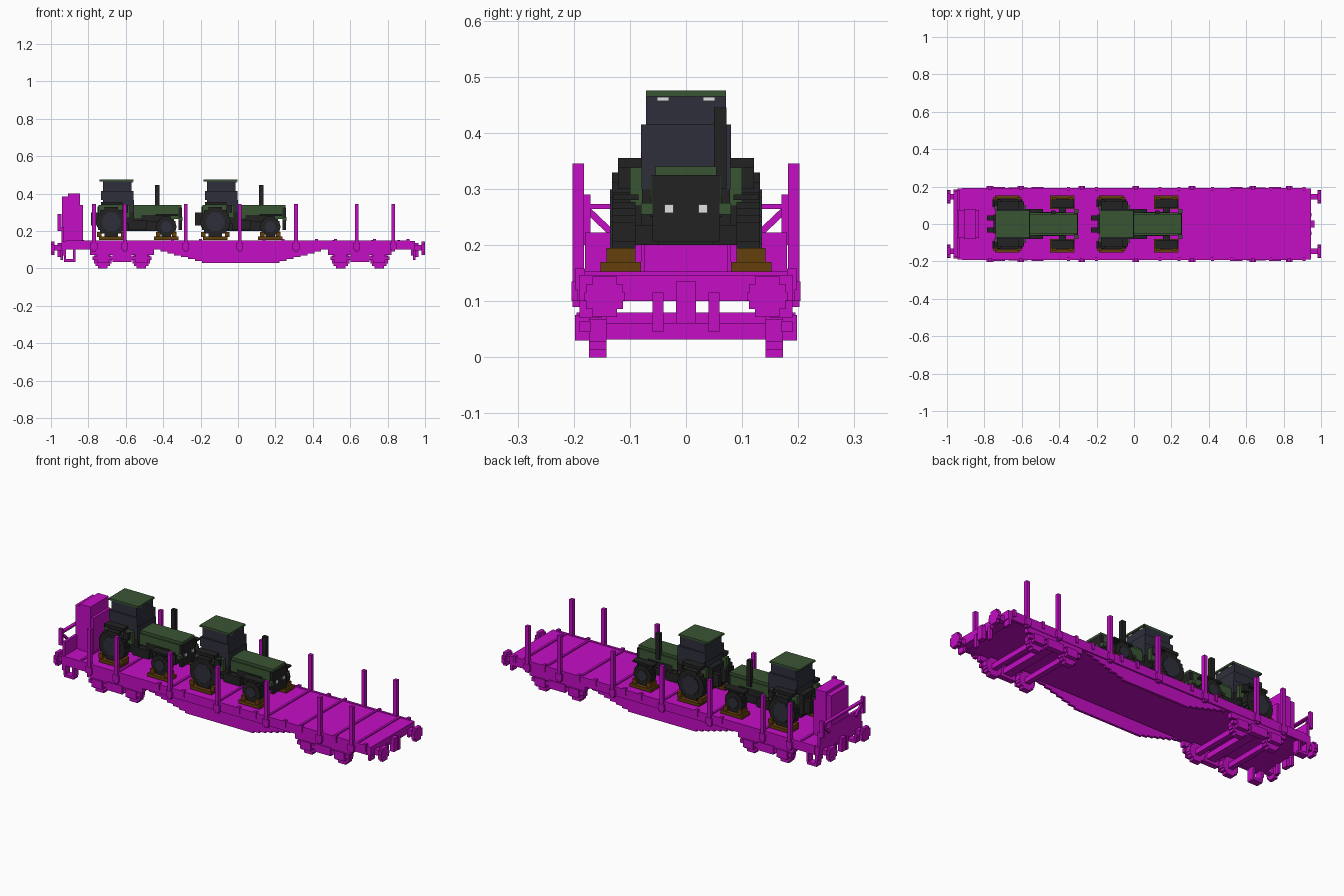
import bpy
import bmesh
import math
from mathutils import Matrix, Vector

default_cube = bpy.data.objects.get("Cube")
if default_cube:
    bpy.data.objects.remove(default_cube, do_unlink=True)


def make_material(name, red, green, blue):
    material = bpy.data.materials.new(name)
    material.use_nodes = True
    colour = (red, green, blue, 1)
    material.diffuse_color = colour
    material.node_tree.nodes["Principled BSDF"].inputs["Base Color"].default_value = colour
    return material


magenta = make_material("wagon magenta", .56, .004, .56)
leaf_green = make_material("tractor green", .042, .09, .034)
glass = make_material("dark window glass", .028, .028, .046)
black = make_material("rubber black", .016, .016, .016)
brown = make_material("timber brown", .13, .05, .004)
white = make_material("lamp white", .75, .75, .75)


def add_block(mesh, x, y, z):
    """Add one box spanning the three (low, high) ranges."""
    spans = (x, y, z)
    middle = Vector([(low + high) / 2 for low, high in spans])
    size = Vector([high - low for low, high in spans])
    bmesh.ops.create_cube(mesh, size=1, matrix=Matrix.Translation(middle) @ Matrix.Diagonal(size).to_4x4())


def finish(name, mesh, material):
    data = bpy.data.meshes.new(name)
    mesh.to_mesh(data)
    mesh.free()
    data.materials.append(material)
    item = bpy.data.objects.new(name, data)
    bpy.context.collection.objects.link(item)
    return item


def box(name, material, x, y, z, shift=0):
    """A single y value is centred; a (near, far) pair is mirrored to both sides."""
    mesh = bmesh.new()
    x = (x[0] + shift, x[1] + shift)
    if isinstance(y, tuple):
        add_block(mesh, x, y, z)
        add_block(mesh, x, (-y[1], -y[0]), z)
    else:
        add_block(mesh, x, (-y, y), z)
    return finish(name, mesh, material)


def stepped_disc(name, material, centre, radius, y, rows, along_x=None):
    """Mirrored blocky disc made of stacked rows; along_x turns its axis to x."""
    mesh = bmesh.new()
    across, height = centre
    step = 2 * radius / rows
    for row in range(rows):
        low = -radius + row * step
        half = math.sqrt(max(radius ** 2 - (low + step / 2) ** 2, 0))
        z = (height + low, height + low + step)
        for side in (-1, 1):
            if along_x:
                add_block(mesh, along_x, (side * across - half, side * across + half), z)
            else:
                add_block(mesh, (across - half, across + half), tuple(sorted((side * y[0], side * y[1]))), z)
    return finish(name, mesh, material)


def strut(name, material, start, end, thickness):
    """Square bar between two points, mirrored across y."""
    mesh = bmesh.new()
    for side in (-1, 1):
        a, b = [Vector((p[0], p[1] * side, p[2])) for p in (start, end)]
        turn = (b - a).to_track_quat("Z", "Y").to_matrix().to_4x4()
        size = Matrix.Diagonal((thickness, thickness, (b - a).length, 1))
        bmesh.ops.create_cube(mesh, size=1, matrix=Matrix.Translation((a + b) / 2) @ turn @ size)
    return finish(name, mesh, material)


# Wagon deck and frame
box("deck", magenta, x=(-.94, .93), y=.185, z=(.105, .147))
box("side_sill", magenta, x=(-.92, .92), y=(.18, .193), z=(.1, .15))
for ridge in (-.83, -.6, -.28, .01, .31, .51, .72, .86):
    box("deck_ridge", magenta, x=(ridge - .006, ridge + .006), y=.18, z=(.145, .153))
for step in range(7):
    half = .43 - .037 * step
    top = .1 - .01 * step
    box("belly_beam", magenta, x=(.015 - half, .015 + half), y=(.172, .185), z=(top - .01, top))

# Side stakes with pockets, and lashing hooks
for stake in (-.77, -.605, -.28, .01, .31, .635, .83):
    box("stake", magenta, x=(stake - .01, stake + .01), y=(.182, .202), z=(.09, .345))
    box("stake_pocket", magenta, x=(stake - .018, stake + .018), y=(.185, .204), z=(.1, .135))
for hook in (-.35, -.2, .14, .24, .42, .52, .73, .91):
    box("lashing_hook", magenta, x=(hook - .008, hook + .008), y=(.18, .198), z=(.12, .158))

# Bogies
for bogie in (-.62, .652):
    for offset in (-.103, .103):
        wheel = bogie + offset
        stepped_disc("rail_wheel", magenta, (wheel, .048), .048, (.142, .173), rows=7)
        box("axle", magenta, x=(wheel - .014, wheel + .014), y=.15, z=(.032, .06))
        box("axle_box", magenta, x=(wheel - .032, wheel + .032), y=(.17, .198), z=(.03, .075))
        box("axle_spring", magenta, x=(wheel - .055, wheel + .055), y=(.17, .19), z=(.045, .065))
    box("bogie_side_beam", magenta, x=(bogie - .17, bogie + .17), y=(.165, .19), z=(.072, .1))
    box("bogie_spring_pack", magenta, x=(bogie - .05, bogie + .05), y=(.165, .195), z=(.035, .08))
    box("bogie_bolster", magenta, x=(bogie - .025, bogie + .025), y=.17, z=(.05, .08))

# Couplers, hoses and buffers at both ends
for end in (-1, 1):
    def span(inner, outer):
        return tuple(sorted((end * inner, end * outer)))
    box("headstock", magenta, x=span(.9, .945), y=.19, z=(.1, .147))
    box("coupler_hook", magenta, x=span(.94, .965), y=.018, z=(.06, .135))
    box("brake_hose", magenta, x=span(.935, .95), y=(.04, .06), z=(.045, .115))
    box("corner_step", magenta, x=span(.925, .94), y=(.15, .19), z=(.07, .11))
    box("buffer_stem", magenta, x=span(.94, .98), y=(.13, .16), z=(.095, .125))
    stepped_disc("buffer_plate", magenta, (.145, .108), .036, None, rows=5, along_x=span(.98, 1))

# Step frames under the headboard end
for post in (-.925, -.875):
    box("step_post", magenta, x=(post - .006, post + .006), y=(.15, .19), z=(.045, .105))
box("step_tread", magenta, x=(-.93, -.87), y=(.15, .19), z=(.035, .05))

# Headboard cabinet and end railing
box("cabinet_outer", magenta, x=(-.94, -.91), y=.075, z=(.147, .385))
box("cabinet_core", magenta, x=(-.91, -.845), y=.08, z=(.147, .4))
box("cabinet_inner", magenta, x=(-.845, -.83), y=.075, z=(.147, .34))
box("end_wall", magenta, x=(-.945, -.93), y=.18, z=(.147, .222))
box("railing_top", magenta, x=(-.965, -.945), y=.185, z=(.264, .273))
box("railing_post", magenta, x=(-.965, -.945), y=(.17, .185), z=(.2, .29))
strut("railing_brace", magenta, (-.955, .175, .262), (-.955, .115, .205), .012)

# Two tractors facing the plain end, built around their rear axle
for axle_x in (-.677, -.121):
    def part(name, material, x, y, z):
        return box("tractor_" + name, material, x, y, z, shift=axle_x)

    # Wheels and timber chocks
    for wheel, radius, hub in ((0, .08, .05), (.294, .054, .028)):
        centre = (axle_x + wheel, .169 + radius)
        stepped_disc("tractor_tyre", black, centre, radius, (.09, .132), rows=9)
        stepped_disc("tractor_wheel_hub", glass, centre, hub, (.1, .135), rows=7)
        part("chock_plank", brown, x=(wheel - .065, wheel + .065), y=(.08, .152), z=(.153, .17))
        for side in (-1, 1):
            place = wheel + side * radius * .8
            part("chock_wedge", brown, x=(place - .012, place + .012), y=(.09, .142), z=(.168, .195))

    # Chassis
    part("chassis", black, x=(-.06, .33), y=.05, z=(.2, .28))
    part("rear_axle", black, x=(-.02, .02), y=.1, z=(.23, .27))
    part("front_axle", black, x=(.275, .313), y=.1, z=(.2, .235))
    part("rear_hitch", black, x=(-.11, -.05), y=(.02, .045), z=(.23, .3))
    part("rear_block", black, x=(-.075, -.04), y=.05, z=(.22, .33))
    part("fuel_tank", black, x=(.09, .19), y=(.045, .08), z=(.205, .255))

    # Bonnet, grille and lamps
    part("bonnet_side", leaf_green, x=(.12, .36), y=.062, z=(.265, .325))
    part("bonnet_top", leaf_green, x=(.12, .374), y=.054, z=(.325, .34))
    part("bonnet_vent", black, x=(.16, .31), y=.064, z=(.25, .285))
    part("grille", black, x=(.36, .378), y=.06, z=(.205, .325))
    part("nose_corner", leaf_green, x=(.36, .38), y=(.06, .08), z=(.254, .275))
    part("headlamp", white, x=(.376, .381), y=(.022, .038), z=(.257, .272))
    part("front_fender", black, x=(.235, .355), y=(.085, .13), z=(.28, .29))

    # Rear fenders
    part("fender_top", black, x=(-.055, .06), y=(.075, .121), z=(.338, .355))
    part("fender_front", black, x=(.06, .09), y=(.075, .121), z=(.3, .338))
    part("fender_inner", leaf_green, x=(-.07, .1), y=(.075, .1), z=(.27, .338))

    # Cab with stepped sides, roof and work lamps
    part("cab_floor", black, x=(-.04, .12), y=.078, z=(.24, .3))
    part("cab_lower", glass, x=(-.045, .12), y=.079, z=(.3, .365))
    part("cab_middle", glass, x=(-.055, .118), y=.08, z=(.365, .415))
    part("cab_upper", glass, x=(-.045, .108), y=.071, z=(.415, .465))
    part("cab_roof", leaf_green, x=(-.063, .117), y=.071, z=(.465, .475))
    part("work_lamp", white, x=(.106, .112), y=(.03, .052), z=(.457, .464))

    # Exhaust stack on one side only
    exhaust = bmesh.new()
    add_block(exhaust, (axle_x + .232, axle_x + .256), (.05, .072), (.3, .445))
    finish("tractor_exhaust", exhaust, black)
